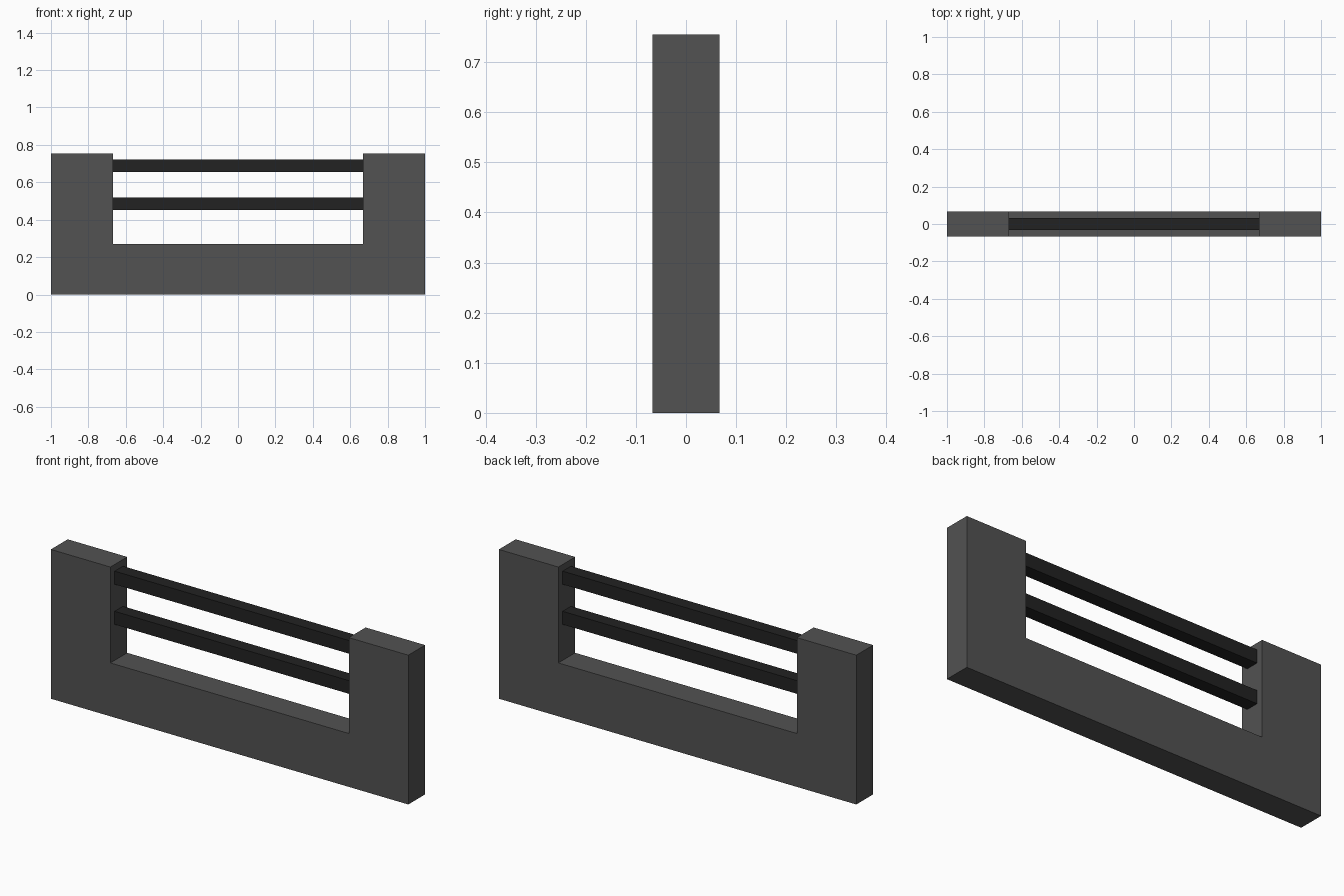
import bpy, bmesh

if "Cube" in bpy.data.objects:
    bpy.data.objects.remove(bpy.data.objects["Cube"])


def material(name, v):
    m = bpy.data.materials.new(name)
    m.diffuse_color = (v, v, v, 1)
    m.use_nodes = True
    m.node_tree.nodes["Principled BSDF"].inputs["Base Color"].default_value = m.diffuse_color
    return m


def extrude_profile(name, points, half_depth, mat):
    """Solid from an x-z outline, extruded along y and centred on y = 0."""
    bm = bmesh.new()
    face = bm.faces.new([bm.verts.new((x, -half_depth, z)) for x, z in points])
    out = bmesh.ops.extrude_face_region(bm, geom=[face], use_keep_orig=True)
    moved = [g for g in out["geom"] if isinstance(g, bmesh.types.BMVert)]
    bmesh.ops.translate(bm, verts=moved, vec=(0, 2 * half_depth, 0))
    bmesh.ops.recalc_face_normals(bm, faces=bm.faces)
    mesh = bpy.data.meshes.new(name)
    bm.to_mesh(mesh)
    bm.free()
    mesh.materials.append(mat)
    obj = bpy.data.objects.new(name, mesh)
    bpy.context.collection.objects.link(obj)
    return obj


grey = material("dark grey", 0.085)
black = material("near black", 0.016)

INNER, FLOOR, TOP = 0.667, 0.27, 0.755

# U-shaped frame: base wall with a raised post at each end
right = [(1, 0), (1, TOP), (INNER, TOP), (INNER, FLOOR)]
left = [(-x, z) for x, z in reversed(right)]
extrude_profile("wall_frame", right + left, 0.067, grey)

# Two square rails between the posts
for name, z in (("lower_rail", 0.485), ("upper_rail", 0.688)):
    h = 0.0333
    extrude_profile(name, [(-INNER, z - h), (INNER, z - h),
                           (INNER, z + h), (-INNER, z + h)], h, black)
